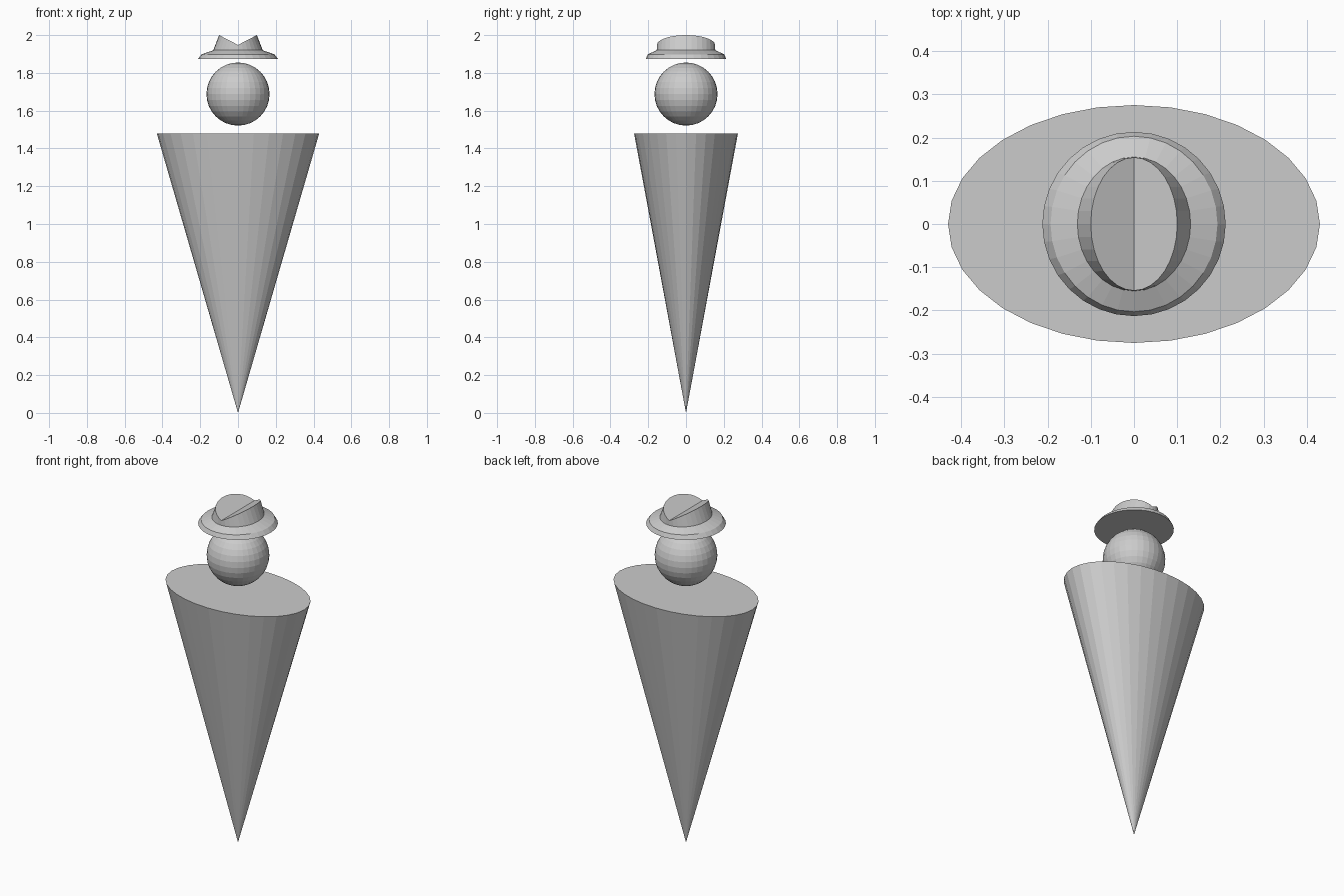
import bpy, bmesh
from math import sin, cos, pi

if "Cube" in bpy.data.objects:
    bpy.data.objects.remove(bpy.data.objects["Cube"])

N = 32  # sides on every round part


def make_object(name, bm):
    bmesh.ops.recalc_face_normals(bm, faces=bm.faces[:])
    mesh = bpy.data.meshes.new(name)
    bm.to_mesh(mesh)
    bm.free()
    obj = bpy.data.objects.new(name, mesh)
    bpy.context.collection.objects.link(obj)
    return obj


def ring(bm, rx, ry, height):
    """Ellipse of vertices; height is a function of x."""
    verts = []
    for i in range(N):
        a = 2 * pi * i / N
        x = rx * cos(a)
        verts.append(bm.verts.new((x, ry * sin(a), height(x))))
    return verts


def bridge(bm, low, high):
    for i in range(N):
        j = (i + 1) % N
        bm.faces.new((low[i], low[j], high[j], high[i]))


# Body: upside-down elliptical cone
bm = bmesh.new()
rim = ring(bm, 0.43, 0.275, lambda x: 1.48)
tip = bm.verts.new((0, 0, 0))
bm.faces.new(rim)
for i in range(N):
    bm.faces.new((rim[i], rim[(i + 1) % N], tip))
make_object("body", bm)

# Head: floating faceted ball
bm = bmesh.new()
bmesh.ops.create_uvsphere(bm, u_segments=N, v_segments=16, radius=0.167)
bmesh.ops.translate(bm, verts=bm.verts[:], vec=(0, 0, 1.688))
make_object("head", bm)

# Hat: flat-bottomed brim, tapered crown, creased top
bm = bmesh.new()
rings = [
    ring(bm, 0.212, 0.213, lambda x: 1.874),
    ring(bm, 0.193, 0.203, lambda x: 1.898),
    ring(bm, 0.131, 0.155, lambda x: 1.920),
    ring(bm, 0.100, 0.154, lambda x: 1.948 + 0.52 * abs(x)),
]
bm.faces.new(rings[0])
for low, high in zip(rings, rings[1:]):
    bridge(bm, low, high)
top = rings[-1]
q = N // 4
bm.faces.new(top[q:3 * q + 1])                # left slope of the crease
bm.faces.new(top[3 * q:] + top[:q + 1])       # right slope of the crease
make_object("hat", bm)
